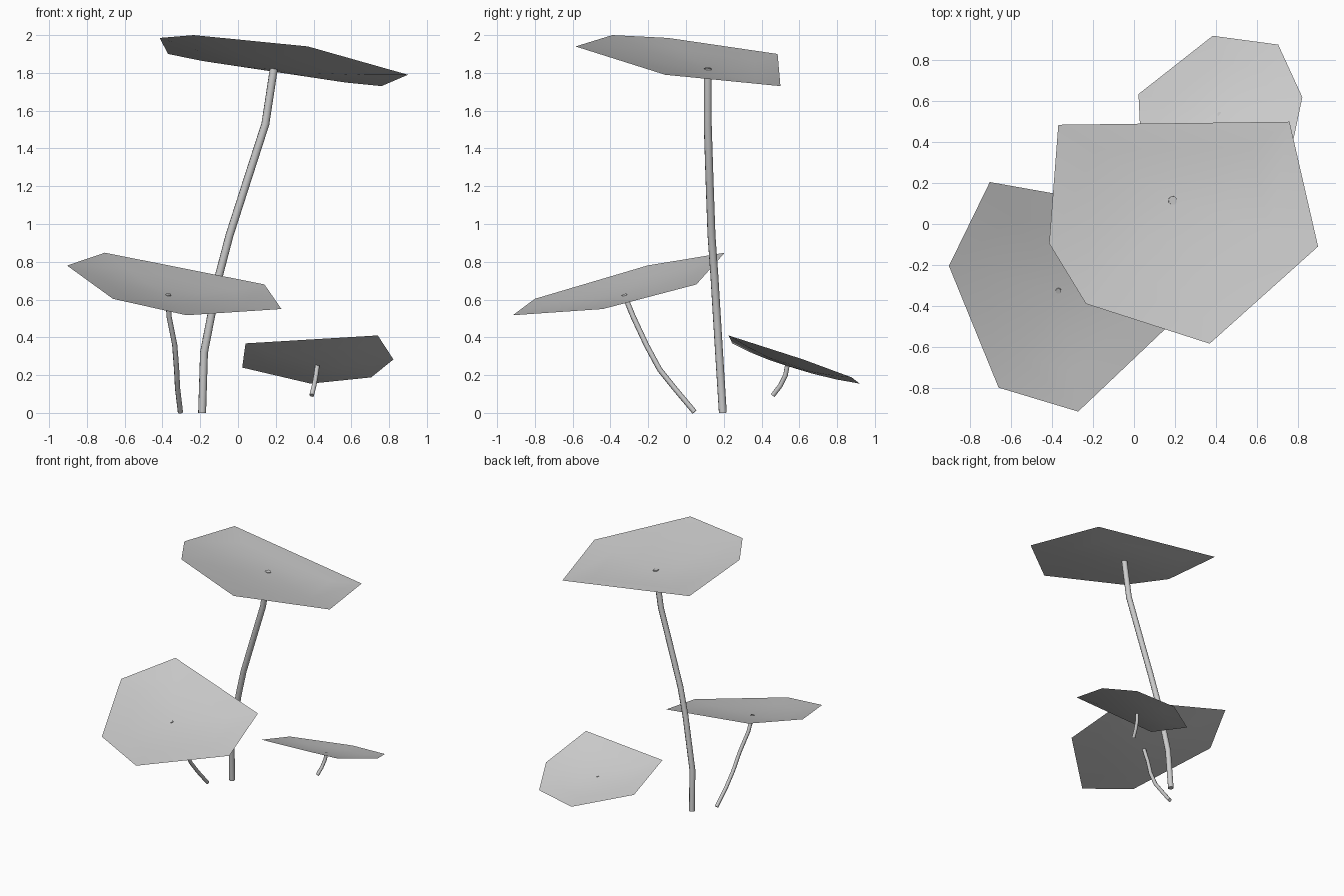
import bpy
import bmesh
from mathutils import Vector

if "Cube" in bpy.data.objects:
    bpy.data.objects.remove(bpy.data.objects["Cube"])


def make_material(name, colour):
    mat = bpy.data.materials.new(name)
    mat.use_nodes = True
    mat.diffuse_color = colour
    mat.node_tree.nodes["Principled BSDF"].inputs["Base Color"].default_value = colour
    return mat


grey = make_material("light grey", (0.6, 0.6, 0.6, 1))


def add_object(name, data):
    data.materials.append(grey)
    obj = bpy.data.objects.new(name, data)
    bpy.context.collection.objects.link(obj)
    return obj


def leaf(name, centre, rim, sag=0.045, rings=3):
    """Thin dished polygon: concentric rings from a low centre to the rim."""
    centre = Vector(centre)
    bm = bmesh.new()
    hub = bm.verts.new(centre)
    inner = None
    for ring in range(1, rings + 1):
        t = ring / rings
        bowl = Vector((0, 0, sag * t * (1 - t)))
        outer = [bm.verts.new(centre.lerp(Vector(p), t) - bowl) for p in rim]
        for i in range(len(rim)):
            j = (i + 1) % len(rim)
            if inner is None:
                bm.faces.new((hub, outer[i], outer[j]))
            else:
                bm.faces.new((inner[i], outer[i], outer[j], inner[j]))
        inner = outer
    bmesh.ops.recalc_face_normals(bm, faces=bm.faces)
    if sum(f.normal.z for f in bm.faces) < 0:
        bmesh.ops.reverse_faces(bm, faces=bm.faces)
    for face in bm.faces:
        face.smooth = True
    mesh = bpy.data.meshes.new(name)
    bm.to_mesh(mesh)
    bm.free()
    return add_object(name, mesh)


def stem(name, path, radius):
    """Round stalk swept along a short bent path."""
    curve = bpy.data.curves.new(name, "CURVE")
    curve.dimensions = "3D"
    curve.bevel_depth = radius
    curve.bevel_resolution = 2
    curve.use_fill_caps = True
    spline = curve.splines.new("POLY")
    spline.points.add(len(path) - 1)
    for point, co in zip(spline.points, path):
        point.co = (*co, 1)
    return add_object(name, curve)


# Tall plant
leaf("tall_leaf", (0.19, 0.12, 1.817),
     [(-0.37, 0.485, 1.9), (-0.415, -0.095, 1.985), (-0.235, -0.39, 2),
      (0.37, -0.585, 1.94), (0.9, -0.11, 1.79), (0.76, 0.5, 1.73)])
stem("tall_stem",
     [(-0.19, 0.195, 0), (-0.18, 0.175, 0.32), (-0.1, 0.15, 0.73),
      (-0.045, 0.135, 0.94), (0.045, 0.125, 1.22), (0.145, 0.115, 1.53),
      (0.19, 0.115, 1.825)], 0.022)

# Medium plant
leaf("medium_leaf", (-0.37, -0.325, 0.622),
     [(-0.705, 0.205, 0.848), (-0.905, -0.205, 0.78), (-0.662, -0.8, 0.604),
      (-0.273, -0.917, 0.517), (0.23, -0.44, 0.55), (0.14, 0.055, 0.68)])
stem("medium_stem",
     [(-0.305, 0.045, 0.005), (-0.32, -0.06, 0.13), (-0.325, -0.14, 0.23),
      (-0.335, -0.21, 0.36), (-0.365, -0.28, 0.51), (-0.37, -0.328, 0.628)], 0.014)

# Small plant
leaf("small_leaf", (0.42, 0.536, 0.25),
     [(0.04, 0.245, 0.368), (0.74, 0.225, 0.41), (0.823, 0.62, 0.283),
      (0.705, 0.877, 0.188), (0.385, 0.92, 0.155), (0.022, 0.635, 0.24)], sag=0.04)
stem("small_stem",
     [(0.39, 0.46, 0.093), (0.403, 0.5, 0.145), (0.413, 0.527, 0.2),
      (0.42, 0.536, 0.25)], 0.013)
